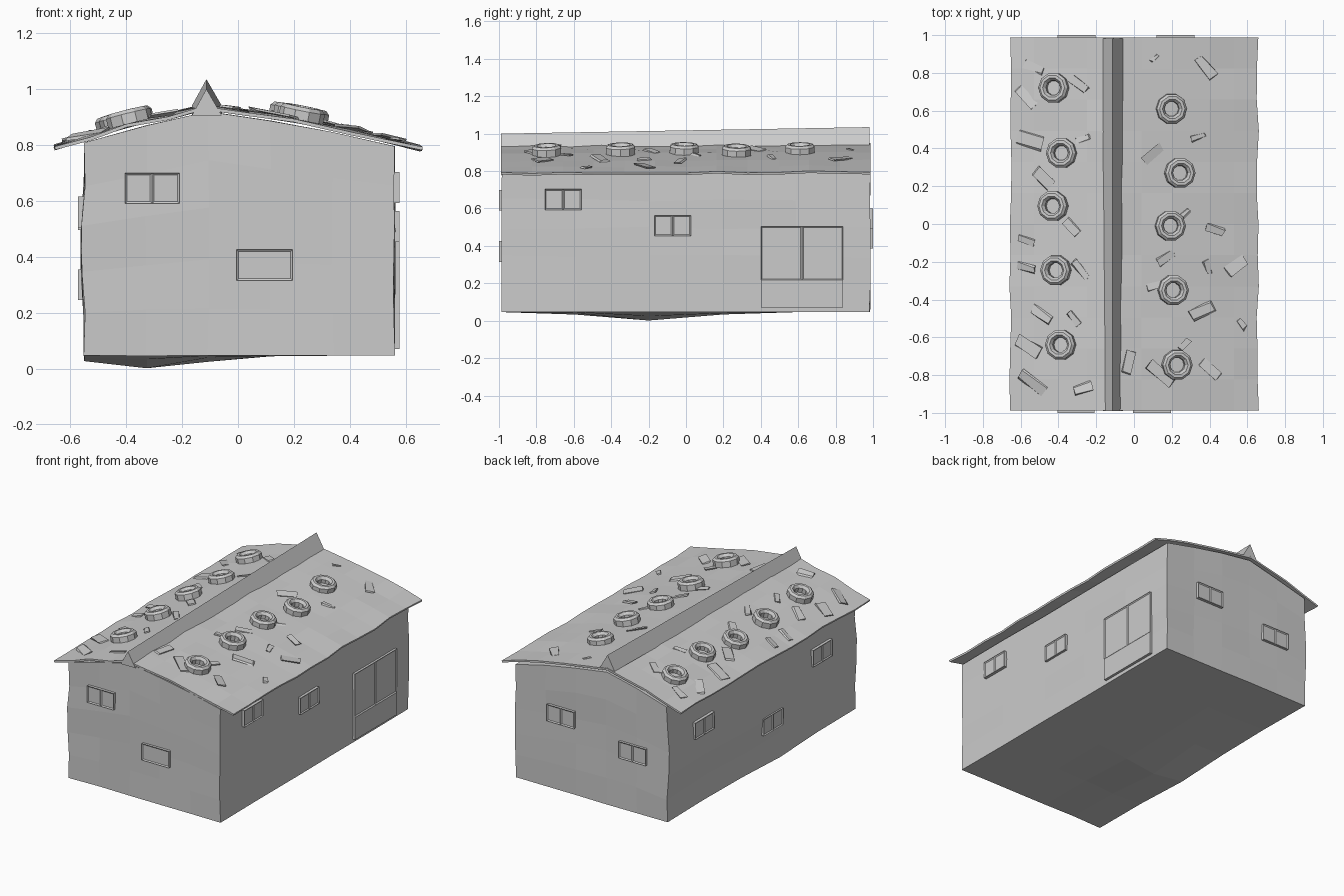
import bpy, bmesh, math, random
from mathutils import Matrix, Vector

if "Cube" in bpy.data.objects:
    bpy.data.objects.remove(bpy.data.objects["Cube"])

random.seed(4)
RIDGE_X = -0.11
ROOF = [(-0.66, 0.797), (-0.40, 0.875), (-0.11, 0.942), (0.20, 0.896), (0.40, 0.856), (0.66, 0.793)]


def jit(a):
    return random.uniform(-a, a)


def roof_z(x):
    for (x0, z0), (x1, z1) in zip(ROOF, ROOF[1:]):
        if x <= x1 or x1 == 0.66:
            return z0 + (z1 - z0) * (x - x0) / (x1 - x0)


def roof_tilt(x):
    return -math.atan((roof_z(x + 0.03) - roof_z(x - 0.03)) / 0.06)


def finish(name, bm):
    bmesh.ops.recalc_face_normals(bm, faces=bm.faces[:])
    me = bpy.data.meshes.new(name)
    bm.to_mesh(me)
    bm.free()
    ob = bpy.data.objects.new(name, me)
    bpy.context.collection.objects.link(ob)
    return ob


def box(size):
    bm = bmesh.new()
    bmesh.ops.create_cube(bm, size=1)
    bmesh.ops.scale(bm, vec=size, verts=bm.verts[:])
    return bm


# House body: subdivided box fitted under the roof, with an uneven base
bm = box((1, 1, 1))
bmesh.ops.subdivide_edges(bm, edges=bm.edges[:], cuts=4, use_grid_fill=True)
for v in bm.verts:
    fx, fy, fz = (c + 0.5 for c in v.co)
    x, y = -0.55 + 1.11 * fx, -0.983 + 1.966 * fy
    low = 0.046 - 0.045 * math.exp(-((x + 0.32) / 0.25) ** 2 - ((y + 0.2) / 0.35) ** 2)
    top = roof_z(x) - 0.022
    if fx < 0.01 and 0.3 < fz < 0.7:
        x -= 0.01
    mid = 0.01 < fz < 0.99
    v.co = (x + jit(0.004), y + jit(0.004), low + (top - low) * fz + (jit(0.008) if mid else 0))
finish("house_body", bm)


# Roof sheets: wavy grids given a little thickness
def roof_sheet(name, xs):
    bm = bmesh.new()
    rows = []
    ny = 12
    for j in range(ny + 1):
        y = -0.988 + 1.975 * j / ny
        row = []
        for x in xs:
            edge = abs(x) > 0.6
            row.append(bm.verts.new((x + (jit(0.006) if edge else 0), y,
                                     roof_z(x) + 0.004 * y + jit(0.005))))
        rows.append(row)
    for a, b in zip(rows, rows[1:]):
        for i in range(len(xs) - 1):
            bm.faces.new((a[i], a[i + 1], b[i + 1], b[i]))
    ob = finish(name, bm)
    m = ob.modifiers.new("thickness", 'SOLIDIFY')
    m.thickness = 0.012
    m.offset = -1
    return ob


roof_sheet("roof_left", [-0.655, -0.53, -0.40, -0.25, RIDGE_X])
roof_sheet("roof_right", [RIDGE_X, 0.04, 0.20, 0.40, 0.53, 0.655])

# Ridge cap: triangular prism rising toward the back
bm = bmesh.new()
ends = []
for y, dz in ((-0.99, 0), (0.982, 0.035)):
    ends.append([bm.verts.new((x, y, z + dz)) for x, z in
                 ((-0.165, 0.905), (-0.058, 0.905), (-0.113, 1.0))])
bm.faces.new(ends[0])
bm.faces.new(ends[1])
for i in range(3):
    k = (i + 1) % 3
    bm.faces.new((ends[0][i], ends[0][k], ends[1][k], ends[1][i]))
finish("ridge_cap", bm)


# Tyres weighing down the roof
def tyre(name, x, y):
    prof = [(0.040, -0.012), (0.040, 0.030), (0.053, 0.047), (0.068, 0.047), (0.081, 0.034), (0.081, -0.012)]
    n = 10
    bm = bmesh.new()
    rings = []
    for s in range(n):
        a = 2 * math.pi * s / n
        rings.append([bm.verts.new((r * math.cos(a), r * math.sin(a), z)) for r, z in prof])
    for s in range(n):
        p, q = rings[s], rings[(s + 1) % n]
        for i in range(len(prof)):
            k = (i + 1) % len(prof)
            bm.faces.new((p[i], p[k], q[k], q[i]))
    ob = finish(name, bm)
    ob.location = (x, y, roof_z(x))
    ob.rotation_euler = (jit(0.05), roof_tilt(x), 0)


TYRES = [(-0.42, 0.72), (-0.38, 0.375), (-0.425, 0.095), (-0.41, -0.245), (-0.385, -0.64),
         (0.195, 0.61), (0.24, 0.27), (0.19, -0.01), (0.205, -0.35), (0.225, -0.745)]
for i, (x, y) in enumerate(TYRES):
    tyre(f"tyre_{i + 1}", x, y)

# Loose scraps of sheeting: x, y, angle, length
SCRAPS = [(-.53, .83, -20, .11), (-.57, .67, -45, .13), (-.29, .74, -40, .10), (-.55, .44, -15, .14),
          (-.27, .45, 20, .08), (-.48, .24, -40, .12), (-.33, -.02, -50, .10), (-.57, -.09, -20, .09),
          (-.57, -.23, -15, .10), (-.28, -.24, -50, .12), (-.49, -.48, -35, .12), (-.32, -.50, -50, .08),
          (-.56, -.65, -30, .14), (-.54, -.84, -40, .16), (-.27, -.87, 20, .10),
          (.11, .88, 40, .05), (.38, .83, -50, .13), (.34, .46, 20, .08), (.10, .37, 35, .12),
          (.43, -.03, -20, .10), (.26, .05, 40, .08), (.17, -.18, 30, .10), (.54, -.22, 35, .12),
          (.39, -.23, -70, .07), (.11, -.33, 15, .08), (.36, -.46, 25, .13), (.57, -.53, -45, .06),
          (.14, -.79, -40, .16), (.27, -.64, 50, .07), (.40, -.77, -45, .12), (-.03, -.73, 75, .12)]
for i, (x, y, ang, length) in enumerate(SCRAPS):
    bm = box((length, length * random.uniform(0.3, 0.5), 0.008))
    for v in bm.verts:
        v.co.x += jit(0.006)
        v.co.y += jit(0.008)
    ob = finish(f"roof_scrap_{i + 1}", bm)
    rot = (Matrix.Rotation(roof_tilt(x), 4, 'Y') @ Matrix.Rotation(math.radians(ang), 4, 'Z')
           @ Matrix.Rotation(jit(0.2), 4, 'X') @ Matrix.Rotation(jit(0.12), 4, 'Y'))
    ob.matrix_world = Matrix.Translation((x, y, roof_z(x) + 0.006)) @ rot


# Windows and door: slab with recessed panes, facing outward along local -y
WALLS = {"front": (0, -0.983), "right": (90, 0.56), "back": (180, 0.983), "left": (-90, -0.555)}


def opening(name, wall, u, z, w, h, panes=2, sill=None):
    bm = box((w, 0.034, h))
    cuts = [((0, 0, 0), (1, 0, 0))] if panes == 2 else []
    if sill is not None:
        cuts.append(((0, 0, sill), (0, 0, 1)))
    for co, no in cuts:
        bmesh.ops.bisect_plane(bm, geom=bm.verts[:] + bm.edges[:] + bm.faces[:], plane_co=co, plane_no=no)
    low = -9 if sill is None else sill
    fronts = [f for f in bm.faces if f.normal.y < -0.9 and f.calc_center_median().z > low]
    bmesh.ops.inset_individual(bm, faces=fronts, thickness=0.01, depth=-0.006)
    ob = finish(name, bm)
    deg, d = WALLS[wall]
    ob.location = (u, d, z) if wall in ("front", "back") else (d, u, z)
    ob.rotation_euler.z = math.radians(deg)


opening("front_window_upper", "front", -0.307, 0.645, 0.195, 0.11)
opening("front_window_lower", "front", 0.095, 0.37, 0.20, 0.11, panes=1)
opening("right_window_upper", "right", -0.657, 0.648, 0.195, 0.11)
opening("right_window_middle", "right", -0.072, 0.508, 0.195, 0.11)
opening("door", "right", 0.62, 0.287, 0.44, 0.435, sill=-0.07)
opening("back_window_left", "back", 0.22, 0.545, 0.20, 0.11)
opening("back_window_right", "back", -0.305, 0.44, 0.20, 0.11)
opening("left_window_back", "left", 0.617, 0.55, 0.20, 0.11)
opening("left_window_middle", "left", -0.10, 0.30, 0.20, 0.11)
opening("left_window_front", "left", -0.615, 0.56, 0.20, 0.11)
